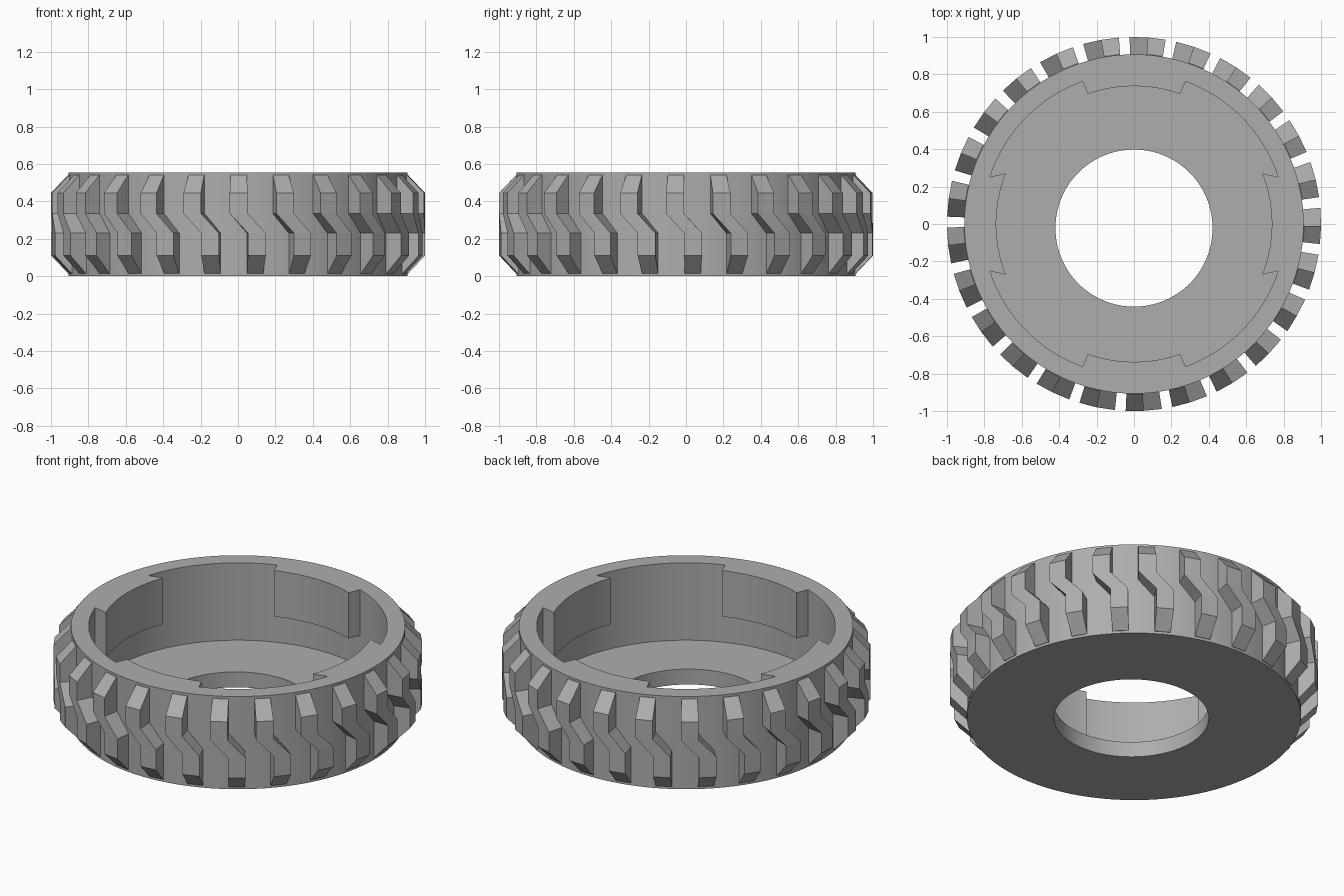
import bpy, bmesh
from math import sin, cos, pi, radians

cube = bpy.data.objects.get("Cube")
if cube:
    bpy.data.objects.remove(cube)

GREY = (0.42, 0.42, 0.42, 1)
rubber = bpy.data.materials.new("grey_rubber")
rubber.use_nodes = True
rubber.diffuse_color = GREY
rubber.node_tree.nodes["Principled BSDF"].inputs["Base Color"].default_value = GREY

HEIGHT, FLOOR = 0.555, 0.092
OUTER, INNER, LUG_R = 0.907, 0.81, 0.737
HOLE_R, HOLE_Y = 0.42, -0.022


def polar(r, angle, z, y=0):
    return (r * cos(angle), r * sin(angle) + y, z)


def loft(bm, rings, closed_loft):
    """Skin successive closed rings; either join last to first or cap the ends."""
    loops = [[bm.verts.new(p) for p in ring] for ring in rings]
    pairs = list(zip(loops, loops[1:]))
    if closed_loft:
        pairs.append((loops[-1], loops[0]))
    else:
        bm.faces.new(loops[0])
        bm.faces.new(loops[-1])
    for a, b in pairs:
        for i in range(len(a)):
            j = (i + 1) % len(a)
            bm.faces.new((a[i], a[j], b[j], b[i]))


def finish(name, bm, smooth):
    bmesh.ops.recalc_face_normals(bm, faces=bm.faces)
    mesh = bpy.data.meshes.new(name)
    bm.to_mesh(mesh)
    bm.free()
    mesh.materials.append(rubber)
    obj = bpy.data.objects.new(name, mesh)
    bpy.context.collection.objects.link(obj)
    if smooth:
        bpy.ops.object.select_all(action='DESELECT')
        obj.select_set(True)
        bpy.context.view_layer.objects.active = obj
        bpy.ops.object.shade_smooth_by_angle(angle=radians(30))
    return obj


# Tyre wall and floor with its slightly offset round hole
SEG = 120
section = [(OUTER, 0, 0), (OUTER, HEIGHT, 0), (INNER, HEIGHT, 0),
           (INNER, FLOOR, 0), (HOLE_R, FLOOR, HOLE_Y), (HOLE_R, 0, HOLE_Y)]
bm = bmesh.new()
loft(bm, [[polar(r, 2 * pi * i / SEG, z, y) for i in range(SEG)]
          for r, z, y in section], True)
finish("tyre_body", bm, True)

# Four curved lugs hanging inside the upper wall
STEPS = 16
for k, side in enumerate(("left", "back", "right", "front")):
    half_out, half_in = ((18.0, 21.6), (19.9, 19.5))[k % 2]
    bm = bmesh.new()
    rings = []
    for i in range(STEPS + 1):
        t = 2 * i / STEPS - 1
        a_out = k * pi / 2 + radians(half_out) * t
        a_in = k * pi / 2 + radians(half_in) * t
        rings.append([polar(INNER + 0.002, a_out, 0.28),
                      polar(INNER + 0.002, a_out, HEIGHT),
                      polar(LUG_R, a_in, HEIGHT), polar(LUG_R, a_in, 0.28)])
    loft(bm, rings, False)
    finish(side + "_inner_lug", bm, True)

# Zigzag tread blocks: (height, outer radius, sideways shift in degrees)
COUNT, HALF_WIDTH, ROOT = 25, radians(2.75), 0.89
levels = [(0.015, 0.91, 5.8), (0.11, 1.0, 5.8), (0.23, 1.0, 5.8),
          (0.335, 1.0, 0.2), (0.445, 1.0, 0.2), (0.54, 0.91, 0.2)]
bm = bmesh.new()
for k in range(COUNT):
    base = -pi / 2 + 2 * pi * k / COUNT
    rings = []
    for z, r, shift in levels:
        a = base + radians(shift)
        rings.append([polar(ROOT, a - HALF_WIDTH, z), polar(r, a - HALF_WIDTH, z),
                      polar(r, a + HALF_WIDTH, z), polar(ROOT, a + HALF_WIDTH, z)])
    loft(bm, rings, False)
finish("tread_blocks", bm, False)
